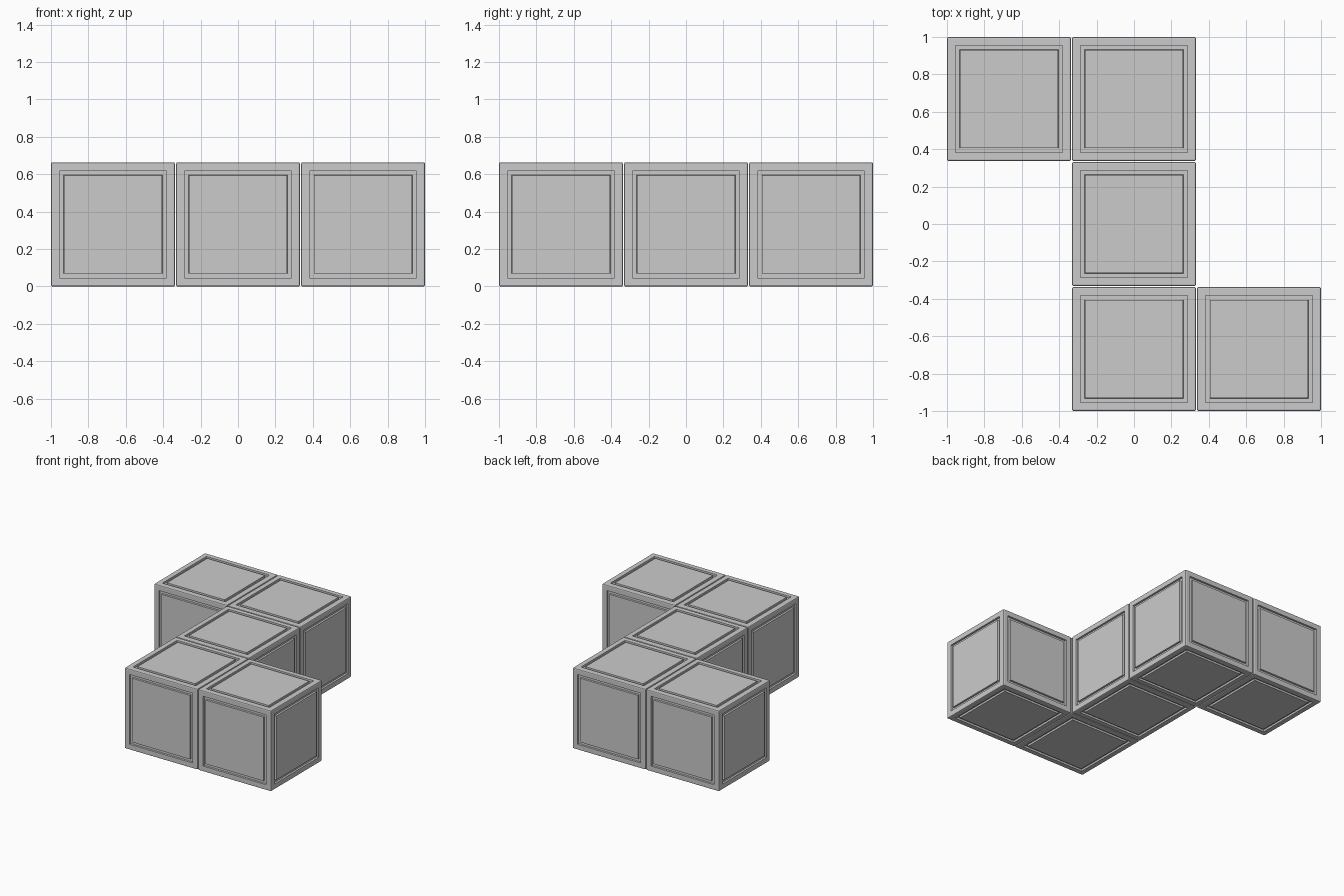
import bpy, bmesh

if "Cube" in bpy.data.objects:
    bpy.data.objects.remove(bpy.data.objects["Cube"])

PITCH = 0.6685     # spacing between block centres
SIZE = 0.663       # block edge length
BEVEL = 0.008
RIM = 0.045        # frame width around each face
GROOVE = 0.024
DEPTH = 0.015


def make_block(name, col, row):
    bm = bmesh.new()
    bmesh.ops.create_cube(bm, size=SIZE)
    # softened outer edges
    bmesh.ops.bevel(bm, geom=bm.edges[:], offset=BEVEL, segments=2,
                    profile=0.5, affect='EDGES')
    panels = [f for f in bm.faces if f.calc_area() > 0.1]
    # frame, groove wall, groove floor, groove wall, central panel
    for width, step in ((RIM - BEVEL, 0), (0.001, -DEPTH),
                        (GROOVE - 0.002, 0), (0.001, DEPTH)):
        bmesh.ops.inset_individual(bm, faces=panels, thickness=width,
                                   depth=step, use_even_offset=True)
    mesh = bpy.data.meshes.new(name)
    bm.to_mesh(mesh)
    bm.free()
    obj = bpy.data.objects.new(name, mesh)
    obj.location = (col * PITCH, row * PITCH, SIZE / 2)
    bpy.context.collection.objects.link(obj)


# Z-shaped row of five panelled blocks
for name, col, row in (("back_left_block", -1, 1), ("back_block", 0, 1),
                       ("centre_block", 0, 0), ("front_block", 0, -1),
                       ("front_right_block", 1, -1)):
    make_block(name, col, row)
